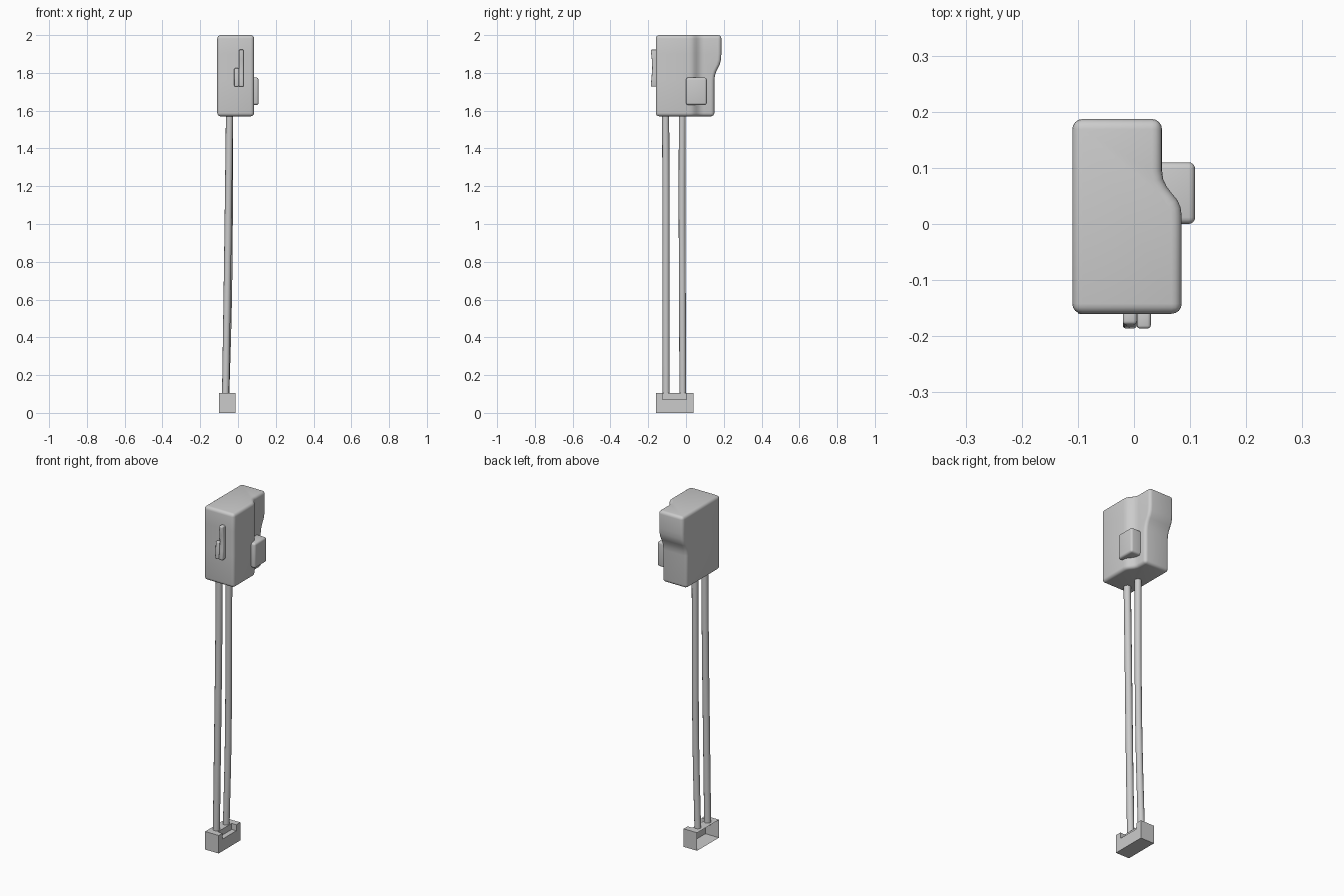
import bpy, bmesh, math

if "Cube" in bpy.data.objects:
    bpy.data.objects.remove(bpy.data.objects["Cube"])


def finish(ob, bevel=0.0, segments=4):
    """Round the sharp edges of a part and shade it smooth by angle."""
    bpy.ops.object.select_all(action='DESELECT')
    ob.select_set(True)
    bpy.context.view_layer.objects.active = ob
    if bevel:
        m = ob.modifiers.new("rounding", 'BEVEL')
        m.width = bevel
        m.segments = segments
        m.limit_method = 'ANGLE'
        m.angle_limit = math.radians(50)
        m.use_clamp_overlap = False
        bpy.ops.object.modifier_apply(modifier=m.name)
    bpy.ops.object.shade_smooth_by_angle(angle=math.radians(32))
    return ob


def loft(name, rings):
    """Closed solid from equal-length rings of (x, y, z) points, bottom to top."""
    bm = bmesh.new()
    vs = [[bm.verts.new(p) for p in r] for r in rings]
    n = len(vs[0])
    bm.faces.new(vs[0][::-1])
    bm.faces.new(vs[-1])
    for a, b in zip(vs, vs[1:]):
        for i in range(n):
            j = (i + 1) % n
            bm.faces.new((a[i], a[j], b[j], b[i]))
    me = bpy.data.meshes.new(name)
    bm.to_mesh(me)
    bm.free()
    ob = bpy.data.objects.new(name, me)
    bpy.context.collection.objects.link(ob)
    return ob


def box(name, x, y, z):
    return loft(name, [[(x[0], y[0], h), (x[1], y[0], h), (x[1], y[1], h), (x[0], y[1], h)] for h in z])


# Housing: stepped plan outline, with the rear wall swelling out near the top
plan = [(-.11, -.16), (.085, -.16), (.085, .015), (.083, .03), (.077, .043),
        (.067, .055), (.058, .067), (.052, .08), (.05, .095)]
rear = [(1.57, .15), (1.76, .15), (1.785, .153), (1.808, .16), (1.828, .17),
        (1.845, .179), (1.87, .185), (1.9, .187), (2.0, .187)]
housing = loft("housing", [[(x, y, z) for x, y in plan] + [(.05, b, z), (-.11, b, z)] for z, b in rear])
finish(housing, 0.018)

# Side button
finish(box("side_button", (.03, .109), (0, .11), (1.63, 1.775)), 0.012)


# Front lever: tall blade and short tab, slightly hollow along the front
def lever(name, x0, x1, profile):
    finish(loft(name, [[(x0, y, z), (x1, y, z), (x1, -.15, z), (x0, -.15, z)] for z, y in profile]), 0.006, 3)


lever("lever_blade", .005, .03, [(1.727, -.187), (1.78, -.182), (1.825, -.179), (1.87, -.181), (1.923, -.187)])
lever("lever_tab", -.02, .005, [(1.727, -.187), (1.78, -.182), (1.825, -.179)])


# Cables
def cable(name, points, radius):
    cu = bpy.data.curves.new(name, 'CURVE')
    cu.dimensions = '3D'
    cu.bevel_depth = radius
    cu.bevel_resolution = 4
    cu.use_fill_caps = True
    sp = cu.splines.new('BEZIER')
    sp.bezier_points.add(len(points) - 1)
    for bp, p in zip(sp.bezier_points, points):
        bp.co = p
        bp.handle_left_type = bp.handle_right_type = 'AUTO'
    ob = bpy.data.objects.new(name, cu)
    bpy.context.collection.objects.link(ob)


cable("front_cable", [(-.066, -.105, .09), (-.058, -.106, .6), (-.051, -.106, 1.1), (-.045, -.108, 1.59)], .019)
cable("rear_cable", [(-.064, -.017, .09), (-.050, -.019, .6), (-.045, -.021, 1.1), (-.044, -.02, 1.59)], .018)

# Plug: thin shell, notched along the upper right edge and open on its left side
plug = box("plug", (-.10, -.013), (-.16, .04), (0, .105))
cutter = box("notch_cutter", (-.043, .05), (-.125, .003), (.07, .2))
cutter.hide_render = True
mod = plug.modifiers.new("notch", 'BOOLEAN')
mod.operation = 'DIFFERENCE'
mod.solver = 'EXACT'
mod.object = cutter
bpy.context.view_layer.objects.active = plug
bpy.ops.object.modifier_apply(modifier=mod.name)
bpy.data.objects.remove(cutter)
bm = bmesh.new()
bm.from_mesh(plug.data)
bm.normal_update()
left = [f for f in bm.faces if f.normal.x < -.9]
bmesh.ops.delete(bm, geom=left, context='FACES_ONLY')
bm.to_mesh(plug.data)
bm.free()
finish(plug)
